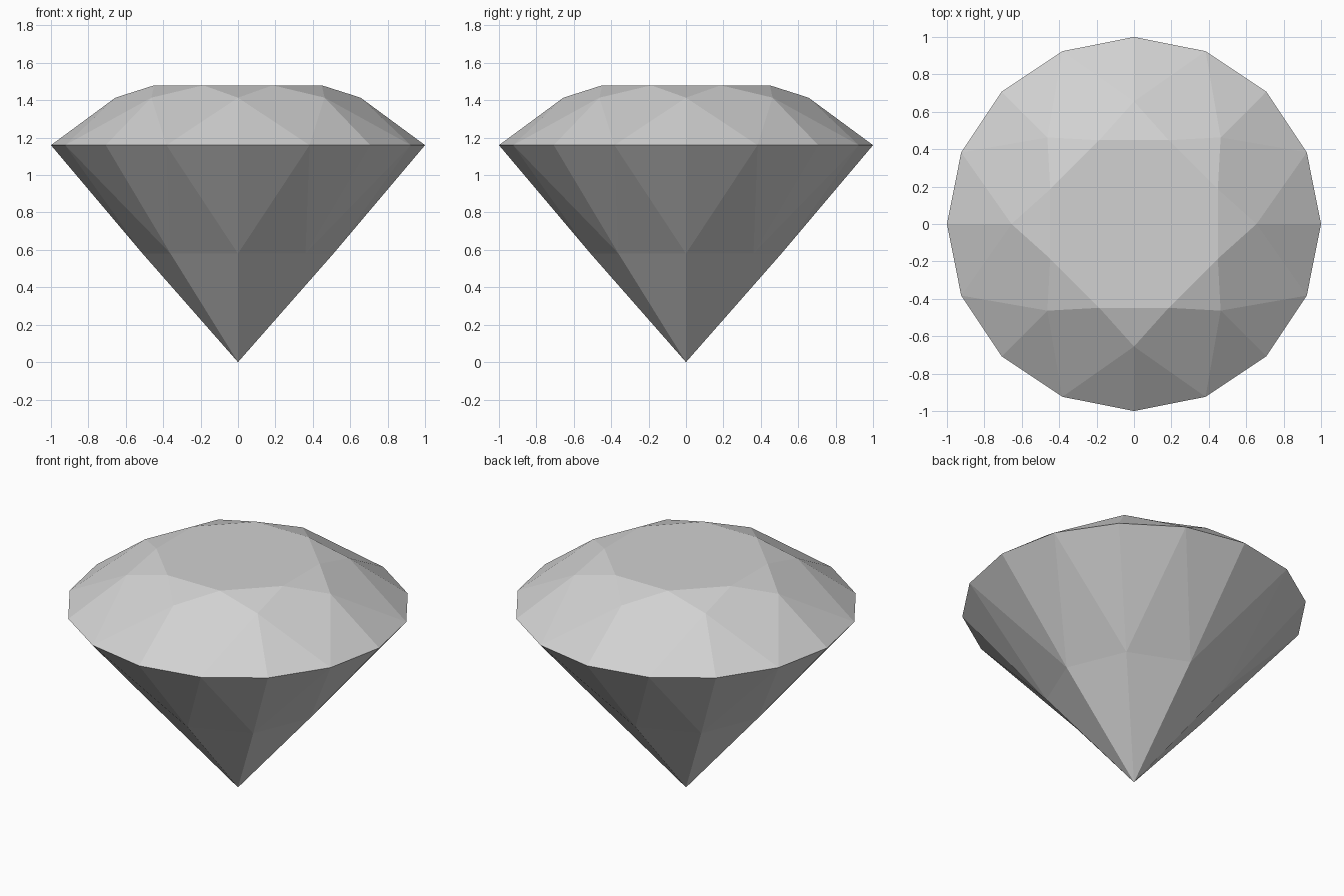
import bpy
import bmesh
from math import cos, sin, pi

cube = bpy.data.objects.get("Cube")
if cube:
    bpy.data.objects.remove(cube, do_unlink=True)

# Single pale grey stone colour
grey = bpy.data.materials.new("stone grey")
grey.use_nodes = True
colour = (0.64, 0.64, 0.64, 1)
grey.diffuse_color = colour
grey.node_tree.nodes["Principled BSDF"].inputs["Base Color"].default_value = colour

SIDES = 8
STEP = 2 * pi / SIDES
GIRDLE_Z = 1.16

bm = bmesh.new()


def ring(count, radius, z, start=0.0):
    """Evenly spaced vertices around the z axis."""
    turn = 2 * pi / count
    return [bm.verts.new((radius * cos(start + i * turn),
                          radius * sin(start + i * turn), z))
            for i in range(count)]


# Rings from top to bottom
table = ring(SIDES, 0.485, 1.48, STEP / 2)
crown = ring(SIDES, 0.655, 1.414)
girdle = ring(2 * SIDES, 1.0, GIRDLE_Z)
pavilion = ring(SIDES, 0.51, 0.58)
culet = bm.verts.new((0, 0, 0))

# Flat table on top
bm.faces.new(table)

for i in range(SIDES):
    j = (i + 1) % SIDES
    here, between, after = girdle[2 * i], girdle[2 * i + 1], girdle[2 * j]
    # Crown: star facet, kite facet and two girdle facets
    bm.faces.new((table[i - 1], crown[i], table[i]))
    bm.faces.new((table[i], crown[i], between, crown[j]))
    bm.faces.new((crown[i], here, between))
    bm.faces.new((crown[j], between, after))
    # Pavilion: two girdle facets and a main facet down to the point
    bm.faces.new((pavilion[i], between, here))
    bm.faces.new((pavilion[j], after, between))
    bm.faces.new((pavilion[i], pavilion[j], between))
    bm.faces.new((pavilion[i], culet, pavilion[j]))

bmesh.ops.recalc_face_normals(bm, faces=bm.faces)
mesh = bpy.data.meshes.new("cut_gemstone")
bm.to_mesh(mesh)
bm.free()
mesh.materials.append(grey)
gem = bpy.data.objects.new("cut_gemstone", mesh)
bpy.context.scene.collection.objects.link(gem)
